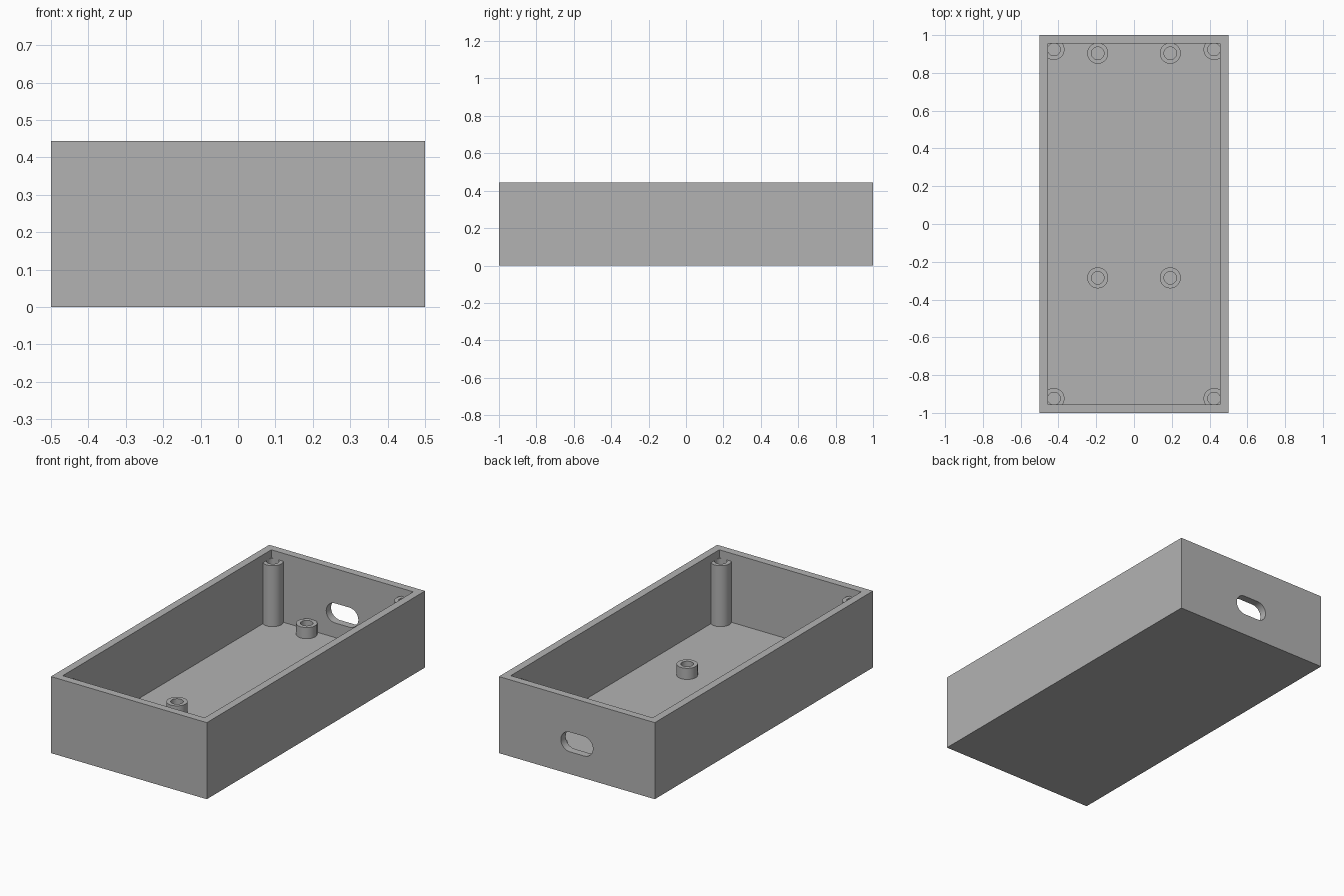
import bpy, bmesh, math
from mathutils import Matrix, Vector

cube = bpy.data.objects.get("Cube")
if cube:
    bpy.data.objects.remove(cube, do_unlink=True)

WIDTH, LENGTH, HEIGHT = 1.0, 2.0, 0.444
WALL = FLOOR = 0.0444
POST_TOP, BOSS_TOP = 0.398, 0.109
RADIUS, BORE = 0.0556, 0.0333

grey = bpy.data.materials.new("plain grey")
grey.use_nodes = True
colour = (0.45, 0.45, 0.45, 1)
grey.diffuse_color = colour
grey.node_tree.nodes["Principled BSDF"].inputs["Base Color"].default_value = colour


def finish(name, bm):
    bmesh.ops.recalc_face_normals(bm, faces=bm.faces)
    mesh = bpy.data.meshes.new(name)
    bm.to_mesh(mesh)
    bm.free()
    obj = bpy.data.objects.new(name, mesh)
    mesh.materials.append(grey)
    bpy.context.collection.objects.link(obj)
    return obj


def block(bm, size, centre):
    matrix = Matrix.Translation(centre) @ Matrix.Diagonal((*size, 1))
    bmesh.ops.create_cube(bm, size=1, matrix=matrix)


def select(obj):
    bpy.ops.object.select_all(action='DESELECT')
    obj.select_set(True)
    bpy.context.view_layer.objects.active = obj


def boolean(obj, cutter, operation):
    mod = obj.modifiers.new("cut", 'BOOLEAN')
    mod.operation, mod.solver, mod.object = operation, 'EXACT', cutter
    select(obj)
    bpy.ops.object.modifier_apply(modifier=mod.name)


def smooth(obj):
    select(obj)
    bpy.ops.object.shade_smooth_by_angle(angle=math.radians(30))


def tube(name, x, y, top):
    """Hollow round standoff rising from the floor."""
    bm = bmesh.new()
    profile = [(BORE, FLOOR), (RADIUS, FLOOR), (RADIUS, top), (BORE, top)]
    verts = [bm.verts.new((r, 0, z)) for r, z in profile]
    edges = [bm.edges.new((verts[i - 1], verts[i])) for i in range(4)]
    bmesh.ops.spin(bm, geom=verts + edges, cent=(0, 0, 0), axis=(0, 0, 1),
                   angle=math.tau, steps=40, use_duplicate=False)
    bmesh.ops.remove_doubles(bm, verts=bm.verts, dist=0.0001)
    bmesh.ops.translate(bm, verts=bm.verts, vec=(x, y, 0))
    return finish(name, bm)


# Open-topped tray: a block with an inset top pushed down to the floor
bm = bmesh.new()
block(bm, (WIDTH, LENGTH, HEIGHT), Vector((0, 0, HEIGHT / 2)))
top = max(bm.faces, key=lambda f: f.calc_center_median().z)
bmesh.ops.inset_region(bm, faces=[top], thickness=WALL, use_even_offset=True)
inner = bmesh.ops.extrude_face_region(bm, geom=[top])
bmesh.ops.translate(bm, vec=(0, 0, FLOOR - HEIGHT),
                    verts=[v for v in inner["geom"] if isinstance(v, bmesh.types.BMVert)])
if top.is_valid:
    bmesh.ops.delete(bm, geom=[top], context='FACES_ONLY')
tray = finish("tray", bm)

# Rounded cable slot through the back wall
bm = bmesh.new()
slot_r, slot_half, slot_z, steps = 0.057, 0.103, 0.186, 16
ring = []
for side in (1, -1):
    for i in range(steps + 1):
        a = math.pi * i / steps - math.pi / 2
        ring.append(bm.verts.new((side * (slot_half - slot_r + slot_r * math.cos(a)),
                                  0.9, slot_z + side * slot_r * math.sin(a))))
face = bm.faces.new(ring)
far = bmesh.ops.extrude_face_region(bm, geom=[face])
bmesh.ops.translate(bm, vec=(0, 0.2, 0),
                    verts=[v for v in far["geom"] if isinstance(v, bmesh.types.BMVert)])
slot = finish("slot_cutter", bm)
slot.hide_render = True
boolean(tray, slot, 'DIFFERENCE')
bpy.data.objects.remove(slot, do_unlink=True)
smooth(tray)

# Tall corner posts, trimmed where they meet the walls
bm = bmesh.new()
block(bm, (WIDTH - 2 * WALL, LENGTH - 2 * WALL, 2), Vector((0, 0, 0)))
cavity = finish("cavity_trim", bm)
cavity.hide_render = True
for side, sx in (("left", 1), ("right", -1)):
    for end, sy in (("front", -1), ("back", 1)):
        post = tube(f"{end}_{side}_post", sx * 0.424, sy * 0.924, POST_TOP)
        boolean(post, cavity, 'INTERSECT')
        smooth(post)
    # Short mounting bosses on the floor
    for end, y in (("middle", -0.285), ("back", 0.904)):
        smooth(tube(f"{end}_{side}_boss", sx * 0.192, y, BOSS_TOP))
bpy.data.objects.remove(cavity, do_unlink=True)
